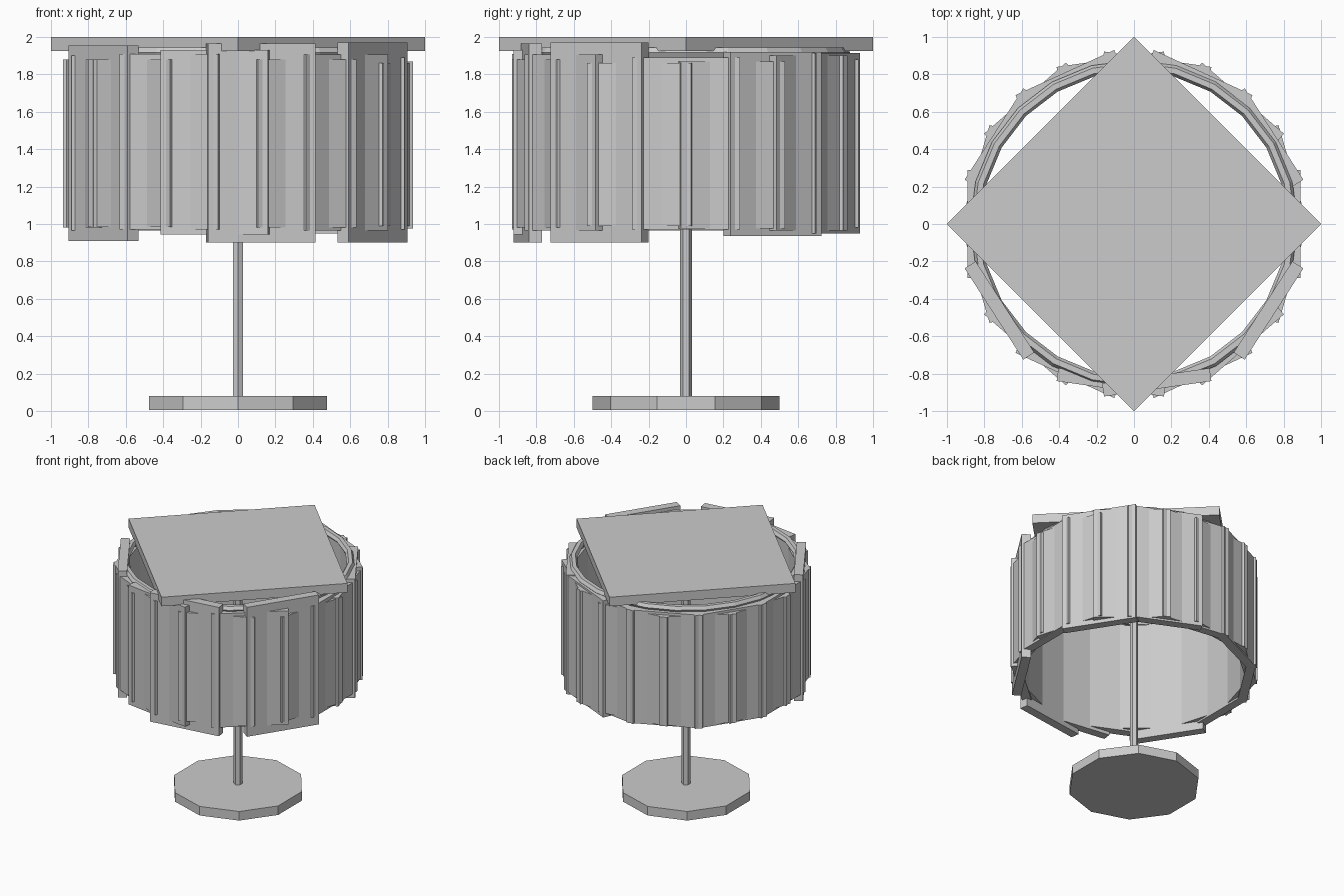
import bpy, bmesh, math
from mathutils import Matrix

if "Cube" in bpy.data.objects:
    bpy.data.objects.remove(bpy.data.objects["Cube"])


def finish(name, bm):
    bmesh.ops.recalc_face_normals(bm, faces=bm.faces)
    mesh = bpy.data.meshes.new(name)
    bm.to_mesh(mesh)
    bm.free()
    obj = bpy.data.objects.new(name, mesh)
    bpy.context.collection.objects.link(obj)
    return obj


def prism(name, sides, radius, z0, z1):
    """Upright prism with one corner pointing towards +y."""
    bm = bmesh.new()
    ring = [bm.verts.new((radius * math.sin(2 * math.pi * i / sides),
                          radius * math.cos(2 * math.pi * i / sides), z0))
            for i in range(sides)]
    face = bm.faces.new(ring)
    out = bmesh.ops.extrude_face_region(bm, geom=[face])
    top = [v for v in out["geom"] if isinstance(v, bmesh.types.BMVert)]
    bmesh.ops.translate(bm, verts=top, vec=(0, 0, z1 - z0))
    return finish(name, bm)


# Foot, pole and the square top plate
prism("base", 10, 0.5, 0.005, 0.08)
prism("pole", 6, 0.032, 0.06, 1.93)
prism("top_plate", 4, 1.0, 1.925, 2.0)

# Shade: 22 overlapping upright slats of uneven height
SLOTS, OUTER, THICK, WIDTH = 22, 0.89, 0.07, 0.58
spans = {-9: (0.91, 1.955), -8: (0.985, 1.88), -7: (0.97, 1.91), -6: (0.943, 1.93),
         -5: (0.9, 1.965), -4: (0.98, 1.88), -3: (0.965, 1.905), -2: (0.9, 1.97),
         -1: (0.99, 1.86), 0: (0.97, 1.89), 1: (0.975, 1.87), 2: (0.935, 1.92),
         4: (0.95, 1.915)}
for k in range(-10, 12):
    z0, z1 = spans.get(k, (0.965, 1.9) if k % 2 else (0.98, 1.88))
    bm = bmesh.new()
    place = (Matrix.Rotation(2 * math.pi * k / SLOTS, 4, 'Z')
             @ Matrix.Translation((OUTER - THICK / 2, 0, (z0 + z1) / 2))
             @ Matrix.Diagonal((THICK, WIDTH, z1 - z0, 1)))
    bmesh.ops.create_cube(bm, size=1, matrix=place)
    finish(f"shade_slat_{k + 11}", bm)

# Tubular ring along the top of the shade
bpy.ops.mesh.primitive_torus_add(major_radius=0.847, minor_radius=0.03,
                                 major_segments=24, minor_segments=6,
                                 location=(0, 0, 1.917))
bpy.context.object.name = "shade_ring"
